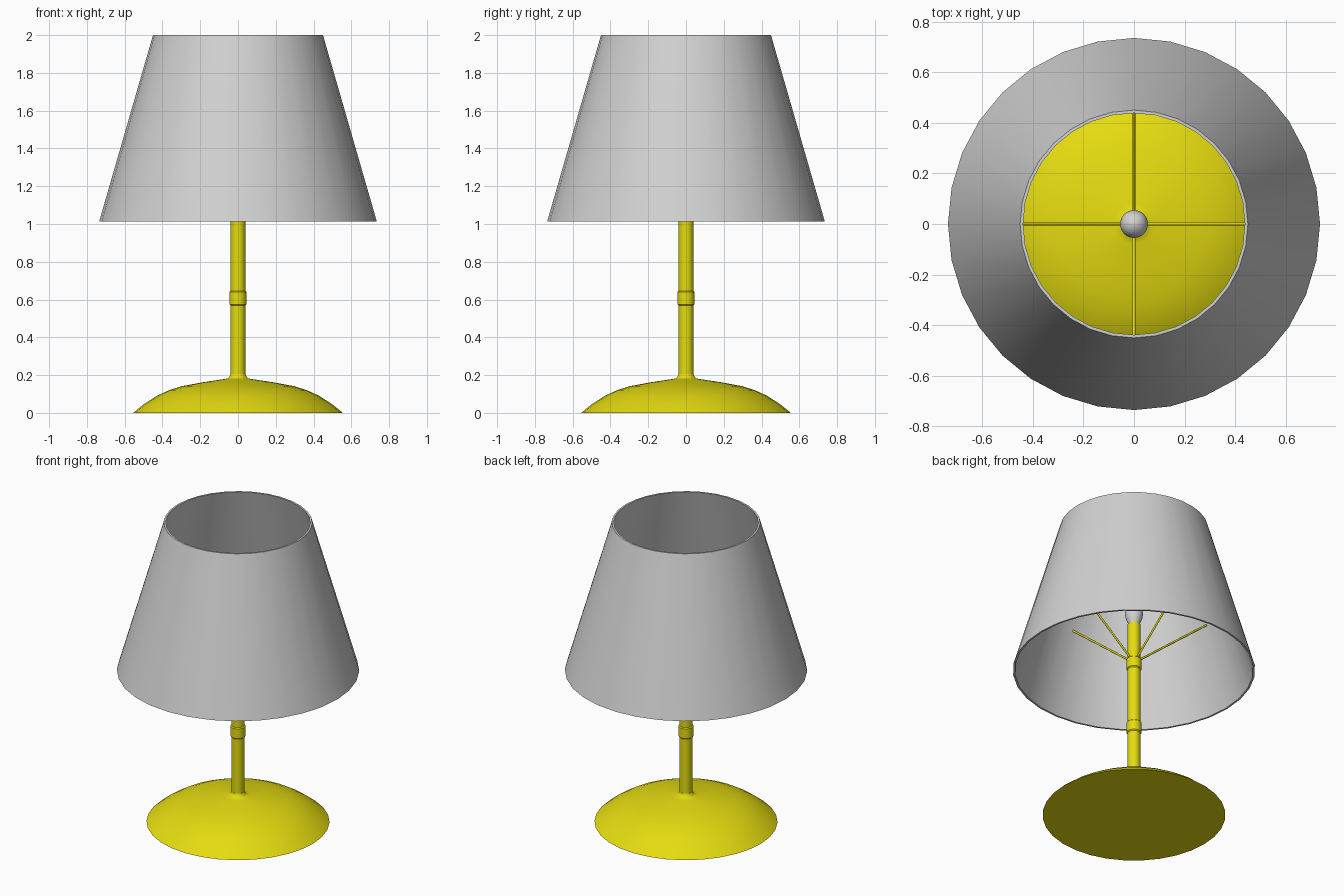
import bpy, bmesh, math
from mathutils import Vector

if "Cube" in bpy.data.objects:
    bpy.data.objects.remove(bpy.data.objects["Cube"])


def material(name, rgb):
    m = bpy.data.materials.new(name)
    m.diffuse_color = (*rgb, 1)
    m.use_nodes = True
    m.node_tree.nodes["Principled BSDF"].inputs["Base Color"].default_value = m.diffuse_color
    return m


yellow = material("yellow_paint", (0.78, 0.71, 0.005))
grey = material("light_grey", (0.64, 0.64, 0.64))


def finish(bm, name, mat, angle=35):
    bmesh.ops.recalc_face_normals(bm, faces=bm.faces)
    me = bpy.data.meshes.new(name)
    bm.to_mesh(me)
    bm.free()
    ob = bpy.data.objects.new(name, me)
    bpy.context.collection.objects.link(ob)
    me.materials.append(mat)
    bpy.ops.object.select_all(action='DESELECT')
    ob.select_set(True)
    bpy.context.view_layer.objects.active = ob
    bpy.ops.object.shade_smooth_by_angle(angle=math.radians(angle))
    return ob


def lathe(name, profile, mat, sides=32, closed=False):
    """Revolve (radius, z) points about z; open profiles get capped ends."""
    bm = bmesh.new()
    rings = []
    for r, z in profile:
        rings.append([bm.verts.new((r * math.cos(2 * math.pi * i / sides),
                                    r * math.sin(2 * math.pi * i / sides), z))
                      for i in range(sides)])
    pairs = list(zip(rings, rings[1:]))
    if closed:
        pairs.append((rings[-1], rings[0]))
    for a, b in pairs:
        for i in range(sides):
            j = (i + 1) % sides
            bm.faces.new((a[i], a[j], b[j], b[i]))
    if not closed:
        bm.faces.new(rings[0])
        bm.faces.new(rings[-1])
    return finish(bm, name, mat)


# Domed foot with a small fillet into the pole
lathe("base", [(0.555, 0), (0.50, 0.045), (0.43, 0.09), (0.365, 0.12),
               (0.295, 0.142), (0.18, 0.163), (0.08, 0.178), (0.055, 0.182),
               (0.045, 0.19), (0.04, 0.205)], yellow)

# Pole and its two collars
lathe("pole", [(0.039, 0.19), (0.039, 1.33)], yellow)
for name, z in (("lower_collar", 0.575), ("upper_collar", 1.02)):
    lathe(name, [(0.039, z - 0.006), (0.045, z), (0.045, z + 0.065),
                 (0.039, z + 0.071)], yellow)

# Bulb
lathe("bulb", [(0.03, 1.325), (0.038, 1.345), (0.050, 1.375), (0.055, 1.405),
               (0.050, 1.435), (0.036, 1.455), (0.018, 1.466), (0.003, 1.47)], grey)

# Thin-walled tapered shade
lathe("shade", [(0.735, 1.013), (0.45, 2.0), (0.438, 2.0), (0.723, 1.013)],
      grey, closed=True)

# Four sloping rods holding the shade
for k, name in enumerate(("right", "back", "left", "front")):
    a = k * math.pi / 2
    d = Vector((math.cos(a), math.sin(a), 0))
    p, q = d * 0.03 + Vector((0, 0, 1.09)), d * 0.572 + Vector((0, 0, 1.54))
    bm = bmesh.new()
    bmesh.ops.create_cone(bm, cap_ends=True, segments=10, radius1=0.0065,
                          radius2=0.0065, depth=(q - p).length)
    bm.transform((q - p).to_track_quat('Z', 'Y').to_matrix().to_4x4())
    bmesh.ops.translate(bm, verts=bm.verts, vec=(p + q) / 2)
    finish(bm, name + "_shade_rod", yellow, 50)
